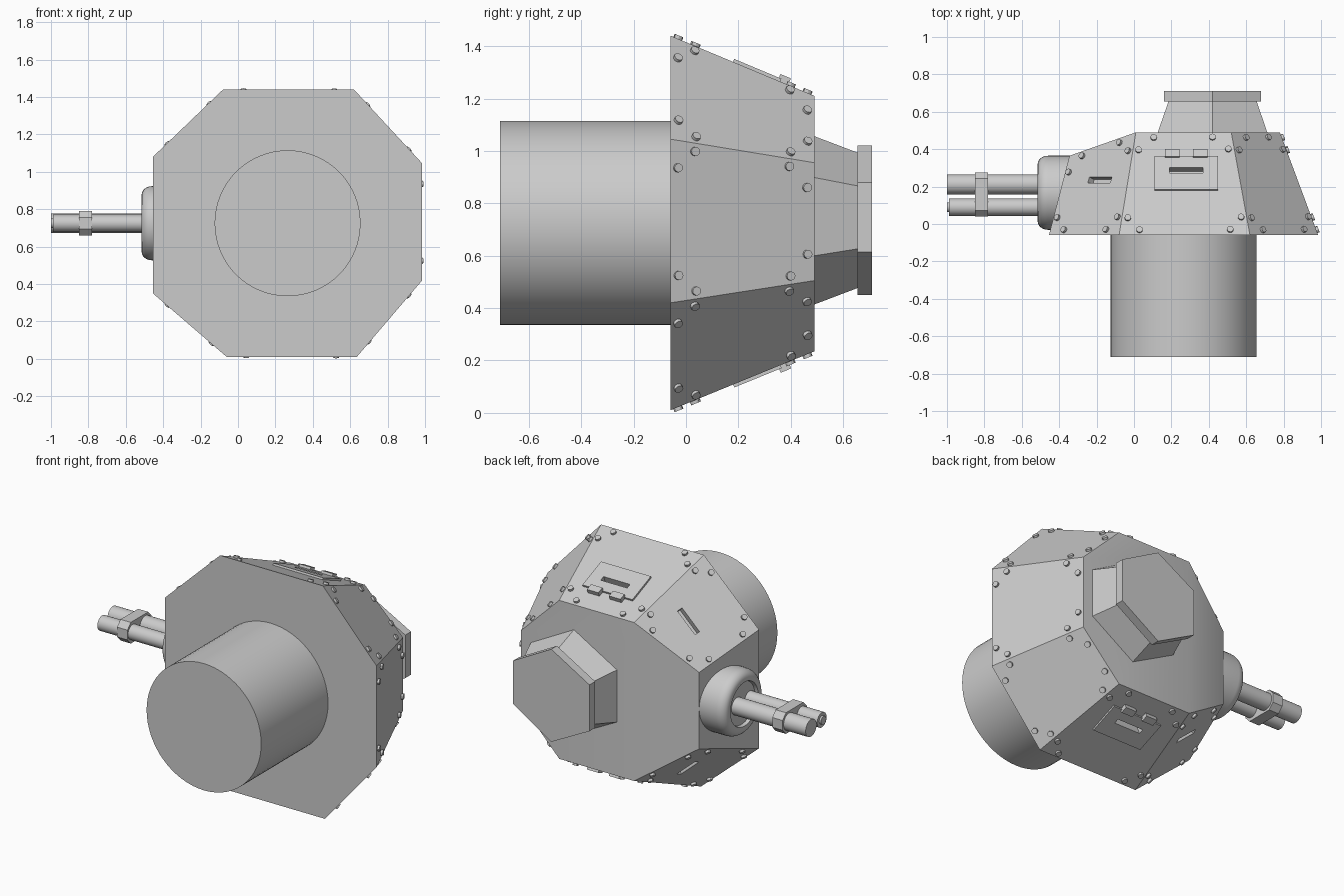
import bpy, bmesh, math
from mathutils import Matrix, Vector

old = bpy.data.objects.get("Cube")
if old:
    bpy.data.objects.remove(old, do_unlink=True)

GREY = (0.6, 0.6, 0.6, 1)
grey = bpy.data.materials.new("armour_grey")
grey.use_nodes = True
grey.diffuse_color = GREY
grey.node_tree.nodes["Principled BSDF"].inputs["Base Color"].default_value = GREY


def finish(name, bm, smooth=True):
    bmesh.ops.recalc_face_normals(bm, faces=bm.faces)
    mesh = bpy.data.meshes.new(name)
    bm.to_mesh(mesh)
    bm.free()
    mesh.materials.append(grey)
    obj = bpy.data.objects.new(name, mesh)
    bpy.context.collection.objects.link(obj)
    if smooth:
        bpy.ops.object.select_all(action='DESELECT')
        obj.select_set(True)
        bpy.context.view_layer.objects.active = obj
        bpy.ops.object.shade_smooth_by_angle(angle=math.radians(30))
    return obj


def loft(bm, lower, upper, cap=True):
    """Join two point loops with side faces; return the upper vertices."""
    a = [bm.verts.new(p) for p in lower]
    b = [bm.verts.new(p) for p in upper]
    n = len(a)
    for i in range(n):
        j = (i + 1) % n
        bm.faces.new((a[i], a[j], b[j], b[i]))
    bm.faces.new(a)
    if cap:
        bm.faces.new(b)
    return b


def lathe(name, profile, origin, axis, steps=48):
    """Spin (distance, radius) points around an axis through origin."""
    axis = Vector(axis)
    bm = bmesh.new()
    up = Vector((0, 0, 1))
    verts = [bm.verts.new(Vector(origin) + axis * d + up * r) for d, r in profile]
    edges = [bm.edges.new(pair) for pair in zip(verts, verts[1:])]
    bmesh.ops.spin(bm, geom=verts + edges, cent=origin, axis=axis,
                   angle=math.tau, steps=steps)
    bmesh.ops.remove_doubles(bm, verts=bm.verts, dist=0.0005)
    return finish(name, bm)


def box(bm, frame, centre, size):
    m = frame @ Matrix.Translation(centre) @ Matrix.Diagonal((*size, 1))
    bmesh.ops.create_cube(bm, size=1, matrix=m)


def cut(target, cutter):
    mod = target.modifiers.new("slot_cut", 'BOOLEAN')
    mod.operation = 'DIFFERENCE'
    mod.solver = 'EXACT'
    mod.object = cutter


# Eight-sided hull, lying on its side, with the roof dropping towards the gun
base = [(-.455, -.06, 1.08), (-.08, -.06, 1.44), (.62, -.06, 1.44), (.985, -.06, 1.045),
        (.985, -.06, .42), (.635, -.06, .01), (-.06, -.06, .01), (-.455, -.06, .35)]
roof = [(-.345, .365, .95), (.01, .49, 1.21), (.52, .49, 1.21), (.78, .49, .955),
        (.78, .49, .505), (.52, .49, .235), (.01, .49, .235), (-.345, .365, .48)]
base, roof = [[Vector(p) for p in ring] for ring in (base, roof)]
bm = bmesh.new()
top = loft(bm, base, roof, cap=False)
bm.faces.new(top[1:7])
bm.faces.new((top[0], top[1], top[6], top[7]))
hull = finish("hull", bm)


def panel_frame(i):
    """Frame on hull side i: x along the base edge, y up the slope, z outward."""
    j = (i + 1) % 8
    mid = (base[i] + base[j]) / 2
    x = (base[j] - base[i]).normalized()
    y = (roof[i] + roof[j]) / 2 - mid
    y = (y - x * y.dot(x)).normalized()
    z = x.cross(y)
    if z.dot(mid - Vector((.265, -.06, .725))) < 0:
        z = -z
    m = Matrix((x, y, z)).transposed().to_4x4()
    m.translation = mid
    return m


# Bolts: two at each corner of every panel except the gun panel
bm = bmesh.new()
for i in range(7):
    j = i + 1
    frame = panel_frame(i)
    rot = frame.to_3x3().to_4x4()
    quad = [base[i], base[j], roof[j], roof[i]]
    for k, corner in enumerate(quad):
        ahead = (quad[(k + 1) % 4] - corner).normalized()
        behind = (quad[k - 1] - corner).normalized()
        for p in (corner + ahead * .105 + behind * .03, corner + behind * .1 + ahead * .032):
            m = Matrix.Translation(p) @ rot
            bmesh.ops.create_cone(bm, cap_ends=True, segments=12, radius1=.017,
                                  radius2=.017, depth=.026, matrix=m)
finish("bolts", bm)

# Hinged hatches with vision slots on the upper and lower panels
slots = bmesh.new()
hatches = []
for i, label in ((1, "upper"), (5, "lower")):
    frame = panel_frame(i)
    shift = (.28 - frame.translation.x) * frame.col[0].x
    bm = bmesh.new()
    box(bm, frame, (shift, .357, .003), (.34, .195, .018))
    hatches.append(finish(label + "_hatch", bm, False))
    bm = bmesh.new()
    for side in (-.075, .075):
        box(bm, frame, (shift + side, .466, .01), (.078, .043, .034))
    finish(label + "_hatch_hinges", bm, False)
    box(slots, frame, (shift, .371, 0), (.18, .03, .08))

# Vision slots in the slanted panels beside the gun
for i in (0, 6):
    box(slots, panel_frame(i), (0, .32, 0), (.165, .034, .08))
cutter = finish("slot_cutter", slots, False)
cutter.hide_render = True
cutter.hide_viewport = True
for target in [hull] + hatches:
    cut(target, cutter)

# Round mounting drum
lathe("mounting_drum", [(-.71, 0), (-.71, .39), (-.05, .39), (-.05, 0)],
      (.265, 0, .725), (0, 1, 0), 64)

# Six-sided cupola: tapered neck and lid
hexagon = [(.42, 1.02), (.68, .88), (.68, .615), (.42, .45), (.16, .585), (.16, .87)]


def hex_ring(scale, y):
    return [(.422 + (x - .422) * scale, y, .735 + (z - .735) * scale) for x, z in hexagon]


bm = bmesh.new()
loft(bm, hex_ring(1.14, .48), hex_ring(.9, .66))
finish("cupola_neck", bm, False)
bm = bmesh.new()
loft(bm, hex_ring(1, .655), hex_ring(1, .71))
finish("cupola_lid", bm, False)

# Rounded gun mantlet with a recessed centre
rim = [(-.46 - .055 * math.sin(a), .153 + .045 * math.cos(a))
       for a in (math.radians(15 * s) for s in range(7))]
lathe("gun_mantlet", [(-.33, 0), (-.33, .198)] + rim
      + [(-.515, .135), (-.495, .13), (-.495, 0)], (0, .167, .725), (1, 0, 0))

# Twin barrels, the second with a stepped muzzle
lathe("main_barrel", [(-1, 0), (-1, .053), (-.45, .053), (-.45, 0)],
      (0, .212, .725), (1, 0, 0), 32)
lathe("second_barrel", [(-1, 0), (-1, .026), (-.988, .026), (-.988, .046),
                        (-.45, .046), (-.45, 0)], (0, .09, .725), (1, 0, 0), 32)

# Chamfered clamp around both barrels
outline = [(sy * y, sz * z) for sy, sz, pts in (
    (1, 1, ((.118, .03), (.085, .065))), (-1, 1, ((.085, .065), (.118, .03))),
    (-1, -1, ((.118, .03), (.085, .065))), (1, -1, ((.085, .065), (.118, .03))))
    for y, z in pts]
bm = bmesh.new()
loft(bm, *[[(x, .157 + y, .725 + z) for y, z in outline] for x in (-.85, -.78)])
finish("barrel_clamp", bm, False)
